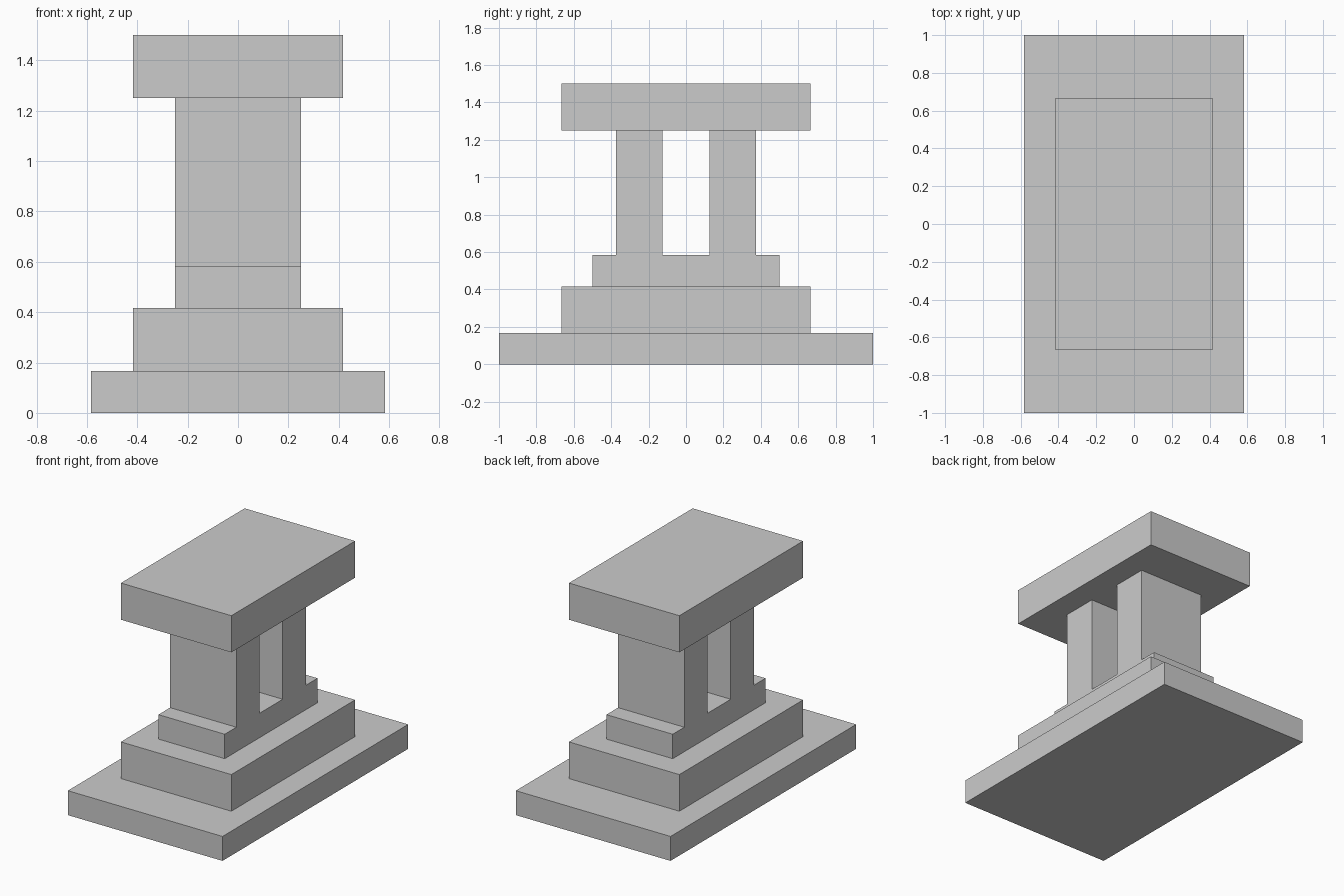
import bpy

if "Cube" in bpy.data.objects:
    bpy.data.objects.remove(bpy.data.objects["Cube"])

U = 1 / 12  # the model sits on a grid of twelfths


def box(name, half_x, y0, y1, z0, z1):
    """Box centred on x = 0, all sizes in grid units."""
    bpy.ops.mesh.primitive_cube_add(
        size=1, location=(0, (y0 + y1) / 2 * U, (z0 + z1) / 2 * U))
    ob = bpy.context.object
    ob.name = name
    ob.scale = (2 * half_x * U, (y1 - y0) * U, (z1 - z0) * U)
    bpy.ops.object.transform_apply(location=False, rotation=False, scale=True)
    return ob


# Stepped base
box("base_slab", 7, -12, 12, 0, 2)
box("middle_step", 5, -8, 8, 2, 5)
box("upper_step", 3, -6, 6, 5, 7)

# Pair of pillars
box("front_pillar", 3, -4.5, -1.5, 7, 15)
box("back_pillar", 3, 1.5, 4.5, 7, 15)

# Top slab
box("top_slab", 5, -8, 8, 15, 18)
